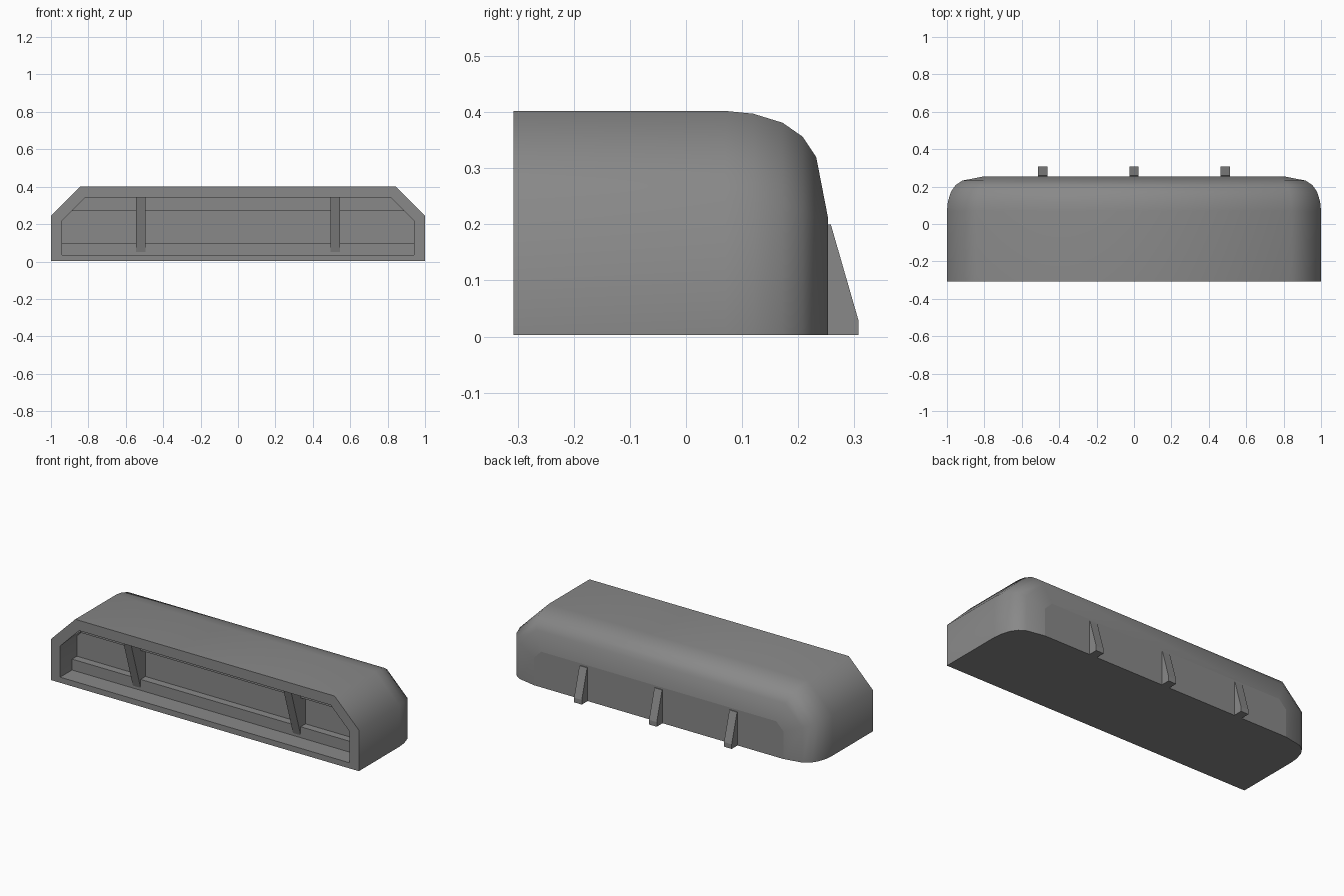
import bpy
import bmesh
import math

cube = bpy.data.objects.get("Cube")
if cube:
    bpy.data.objects.remove(cube, do_unlink=True)

grey = bpy.data.materials.new("mid_grey")
grey.use_nodes = True
colour = (0.25, 0.25, 0.25, 1)
grey.diffuse_color = colour
grey.node_tree.nodes["Principled BSDF"].inputs["Base Color"].default_value = colour

FRONT, BASE = -0.307, 0.003


def finish(bm, name, smooth=False):
    bmesh.ops.recalc_face_normals(bm, faces=bm.faces)
    mesh = bpy.data.meshes.new(name)
    bm.to_mesh(mesh)
    bm.free()
    mesh.materials.append(grey)
    obj = bpy.data.objects.new(name, mesh)
    bpy.context.collection.objects.link(obj)
    if smooth:
        bpy.ops.object.select_all(action='DESELECT')
        obj.select_set(True)
        bpy.context.view_layer.objects.active = obj
        bpy.ops.object.shade_smooth_by_angle(angle=math.radians(50))
    return obj


def outline(inset, bottom=BASE):
    """Chamfered end outline, moved inwards on the sides, top and chamfers."""
    w, h = 1 - inset, 0.402 - inset
    s = 1.244 - inset * math.sqrt(2)
    half = [(w, bottom), (w, s - w), (s - h, h)]
    return half + [(-x, z) for x, z in reversed(half)]


def loft(bm, sections):
    """Join outlines placed along y and close both ends."""
    rings = [[bm.verts.new((x, y, z)) for x, z in pts] for y, pts in sections]
    for a, b in zip(rings, rings[1:]):
        n = len(a)
        for i in range(n):
            j = (i + 1) % n
            bm.faces.new((a[i], a[j], b[j], b[i]))
    bm.faces.new(rings[0])
    return bm.faces.new(rings[-1])


def prism(name, profile, x, width):
    """Extrude a (y, z) profile across x."""
    bm = bmesh.new()
    face = bm.faces.new([bm.verts.new((x - width / 2, y, z)) for y, z in profile])
    out = bmesh.ops.extrude_face_region(bm, geom=[face])
    moved = [v for v in out["geom"] if isinstance(v, bmesh.types.BMVert)]
    bmesh.ops.translate(bm, verts=moved, vec=(width, 0, 0))
    return finish(bm, name)


# Shell: recess floor, recess mouth, front rim, then the rounded back
STEP, GROOVE = FRONT + 0.11, FRONT + 0.155
recess = outline(0.06, 0.036)
sections = [(GROOVE, recess), (FRONT, recess), (FRONT, outline(0))]
back_curve = [(0.07, 0), (0.12, 0.005), (0.172, 0.021),
              (0.208, 0.046), (0.232, 0.082), (0.253, 0.19)]
sections += [(y, outline(d)) for y, d in back_curve]
bm = bmesh.new()
back = loft(bm, sections)
for edge in back.edges:
    edge.smooth = False
finish(bm, "shell", smooth=True)

# Ledges along the bottom and top of the recess
prism("lower_ledge", [(STEP, 0.036), (GROOVE, 0.036), (GROOVE, 0.1), (STEP, 0.1)], 0, 1.88)
top_half = [(0.89, 0.27), (0.817, 0.342)]
bar = top_half + [(-x, z) for x, z in reversed(top_half)]
bm = bmesh.new()
loft(bm, [(STEP, bar), (GROOVE, bar)])
finish(bm, "upper_ledge")

# Tapered braces inside the recess
for side, x in (("right", -0.52), ("left", 0.52)):
    prism(side + "_inner_brace",
          [(FRONT + 0.02, 0.342), (GROOVE, 0.342), (GROOVE, 0.05), (STEP, 0.05)], x, 0.05)

# Wedge brackets on the back
for side, x in (("right", -0.487), ("middle", 0), ("left", 0.487)):
    prism(side + "_back_bracket",
          [(0.245, BASE), (0.307, BASE), (0.307, 0.03), (0.258, 0.2), (0.245, 0.2)], x, 0.05)
